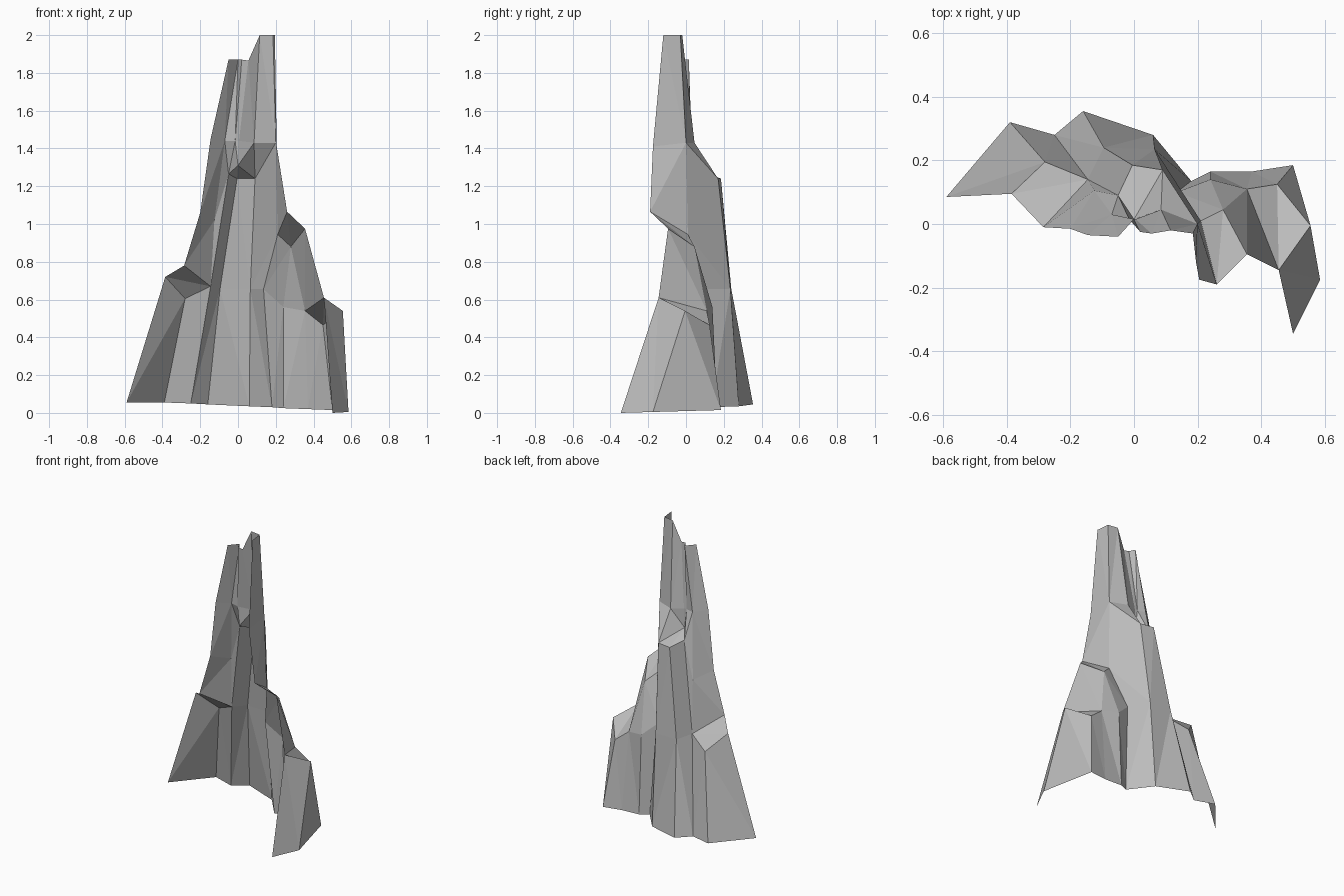
import bpy
import bmesh

cube = bpy.data.objects.get("Cube")
if cube:
    bpy.data.objects.remove(cube, do_unlink=True)


def make_material(name, colour):
    material = bpy.data.materials.new(name)
    material.use_nodes = True
    material.diffuse_color = colour
    material.node_tree.nodes["Principled BSDF"].inputs["Base Color"].default_value = colour
    return material


# Markers for ribs that merge: repeat the point above, or the one on the previous rib
ABOVE, BESIDE = "above", "beside"

# Ribs of the rock face run from crest to foot, ordered from -x to +x
outer_right_edge = [(-.05, -.04, 1.87), (-.145, -.035, 1.45), (-.2, -.015, 1.06), ABOVE,
                    (-.285, -.01, .78), (-.385, .095, .72), (-.59, .085, .055)]
right_shoulder = [(0, .015, 1.87), (-.07, .03, 1.44), (-.125, .105, 1.02), ABOVE,
                  (-.145, .14, .67), (-.28, .195, .605), (-.39, .32, .055)]
right_gully = [(.02, -.025, 1.87), (-.015, .015, 1.44), (-.05, .09, 1.265), ABOVE,
               BESIDE, ABOVE, (-.25, .28, .05)]
central_column_right = [(.055, -.03, 1.865), (.005, .015, 1.44), (0, .015, 1.31), (-.005, .185, 1.24),
                        (-.095, .24, .655), ABOVE, (-.16, .355, .045)]
central_column_left = [(.115, -.02, 2), (.085, .045, 1.43), (.09, .17, 1.24), ABOVE,
                       (.065, .235, .655), ABOVE, (.06, .28, .035)]
left_gully = [(.185, -.03, 2), (.2, 0, 1.43), (.21, .01, .945), ABOVE,
              (.135, .1, .655), ABOVE, (.18, .135, .03)]
main_spire_edge = [(.195, -.12, 2), (.205, -.175, 1.41), (.26, -.19, 1.065), (.28, .045, .88),
                   (.24, .14, .56), ABOVE, (.24, .165, .025)]
upper_step = [BESIDE, BESIDE, BESIDE, (.355, -.095, .975),
              (.355, .11, .54), ABOVE, (.37, .165, .02)]
lower_step = [BESIDE, BESIDE, BESIDE, BESIDE,
              (.455, -.145, .61), (.45, .125, .465), (.5, .185, .015)]
left_corner = [BESIDE, BESIDE, BESIDE, BESIDE,
               BESIDE, (.555, -.005, .54), (.585, -.175, .005)]
outer_left_edge = [BESIDE, BESIDE, BESIDE, BESIDE,
                   BESIDE, ABOVE, (.5, -.345, 0)]

ribs = [outer_right_edge, right_shoulder, right_gully, central_column_right,
        central_column_left, left_gully, main_spire_edge, upper_step,
        lower_step, left_corner, outer_left_edge]


def resolve_ribs(bm, ribs):
    """Turn rib points into vertices, sharing one vertex wherever ribs merge."""
    columns = []
    for rib in ribs:
        column = []
        for row, point in enumerate(rib):
            if point == ABOVE:
                column.append(column[-1])
            elif point == BESIDE:
                column.append(columns[-1][row])
            else:
                column.append(bm.verts.new(point))
        columns.append(column)
    return columns


def loft(bm, columns):
    """Span neighbouring ribs; merged points collapse quads to triangles."""
    for near, far in zip(columns, columns[1:]):
        for row in range(len(near) - 1):
            corners = (near[row], far[row], far[row + 1], near[row + 1])
            unique = list(dict.fromkeys(corners))
            if len(unique) > 2:
                bm.faces.new(unique)


# Faceted open rock face with two spires and stepped ledges
bm = bmesh.new()
loft(bm, resolve_ribs(bm, ribs))
bmesh.ops.triangulate(bm, faces=bm.faces[:], quad_method='SHORT_EDGE')
mesh = bpy.data.meshes.new("rock_spire")
bm.to_mesh(mesh)
bm.free()
mesh.materials.append(make_material("stone grey", (.5, .5, .5, 1)))
rock_spire = bpy.data.objects.new("rock_spire", mesh)
bpy.context.collection.objects.link(rock_spire)
